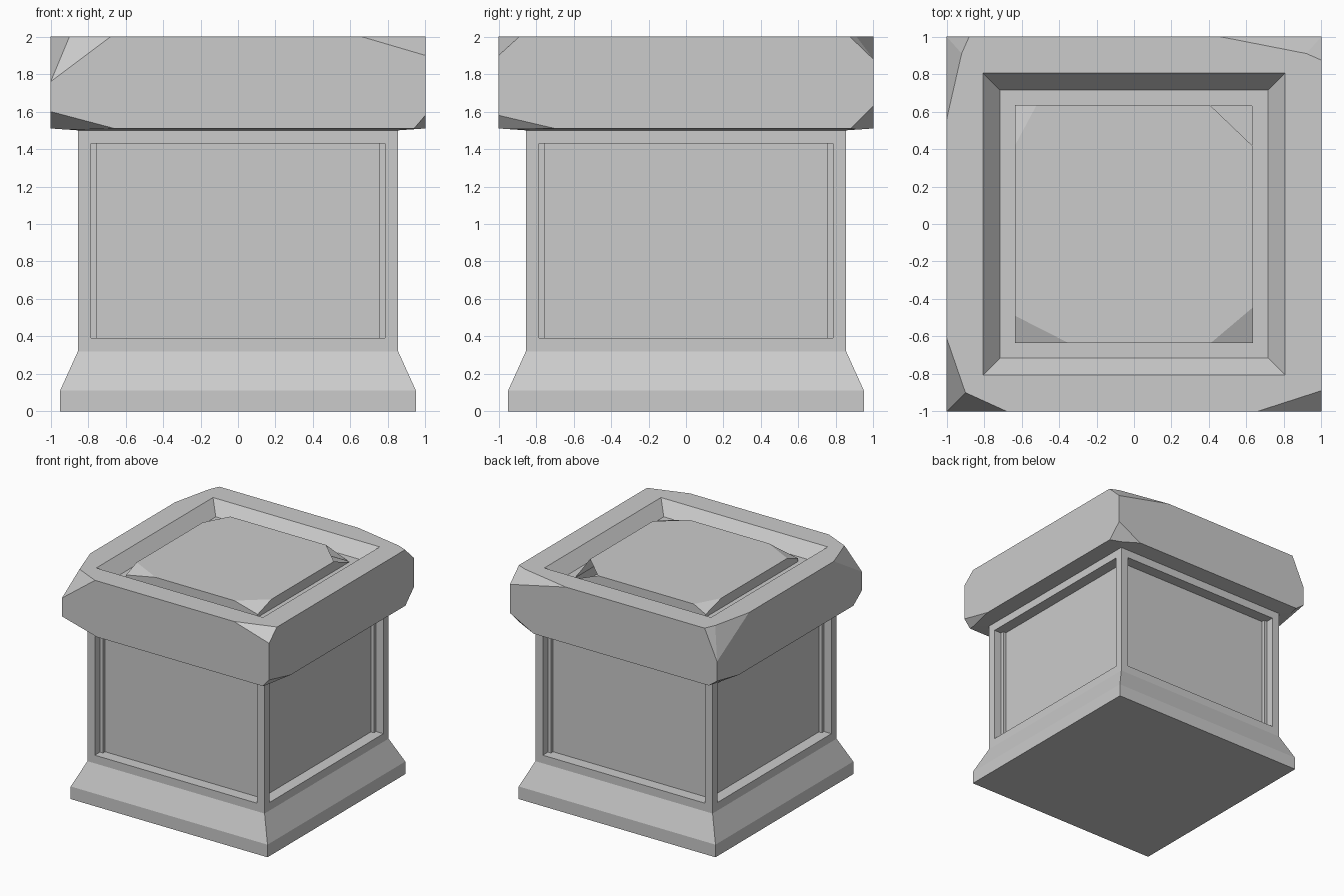
import bpy, bmesh
from mathutils import Vector

if "Cube" in bpy.data.objects:
    bpy.data.objects.remove(bpy.data.objects["Cube"])


def square_rings(profile, cap_start=False, cap_end=False):
    """Stack square rings (half width, z) into a shell."""
    bm = bmesh.new()
    rings = [[bm.verts.new((sx * h, sy * h, z))
              for sx, sy in ((-1, -1), (1, -1), (1, 1), (-1, 1))]
             for h, z in profile]
    for a, b in zip(rings, rings[1:]):
        for i in range(4):
            j = (i + 1) % 4
            bm.faces.new((a[i], a[j], b[j], b[i]))
    if cap_start:
        bm.faces.new(rings[0][::-1])
    if cap_end:
        bm.faces.new(rings[-1])
    bm.normal_update()
    return bm


def cut(bm, a, b, c, corner):
    """Slice off the corner outside the plane through a, b and c."""
    a, b, c, corner = map(Vector, (a, b, c, corner))
    n = (b - a).cross(c - a).normalized()
    if n.dot(corner - a) < 0:
        n = -n
    if abs(n.dot(corner - a)) < 1e-6:
        # corner lies on the plane: face outward from the middle
        if n.dot(a - Vector((0, 0, a.z))) < 0:
            n = -n
    geom = bm.verts[:] + bm.edges[:] + bm.faces[:]
    res = bmesh.ops.bisect_plane(bm, geom=geom, dist=1e-5, plane_co=a,
                                 plane_no=n, clear_outer=True)
    edges = [e for e in res['geom_cut']
             if isinstance(e, bmesh.types.BMEdge) and e.is_boundary]
    for f in bmesh.ops.edgenet_fill(bm, edges=edges)['faces']:
        f.normal_update()
        if f.normal.dot(n) < 0:
            f.normal_flip()


def chip(bm, sx, sy, half, z, dx, dy, dz, mid=None):
    """Chip a corner by distances along its edges; mid adds a second facet."""
    corner = (sx * half, sy * half, z)
    px = (sx * (half - dx), sy * half, z)
    py = (sx * half, sy * (half - dy), z)
    pz = (sx * half, sy * half, z + dz)
    if mid:
        m = (sx * mid[0], sy * mid[1], z)
        cut(bm, px, m, pz, (sx * half, sy * half, z + (0.1 if dz < 0 else -0.1)))
        cut(bm, py, m, pz, (sx * half, sy * half, z + (0.1 if dz < 0 else -0.1)))
    else:
        cut(bm, px, py, pz, corner)


def finish(bm, name):
    me = bpy.data.meshes.new(name)
    bm.to_mesh(me)
    bm.free()
    ob = bpy.data.objects.new(name, me)
    bpy.context.collection.objects.link(ob)
    return ob


# Pedestal body with flared foot and four sunken panels
bm = square_rings([(0.95, 0), (0.95, 0.11), (0.855, 0.32), (0.855, 1.5)],
                  cap_start=True)
walls = [f for f in bm.faces if f.calc_center_median().z > 0.6]
bmesh.ops.inset_individual(bm, faces=walls, thickness=0.1)
for f in bmesh.ops.extrude_discrete_faces(bm, faces=walls)['faces']:
    f.normal_update()
    bmesh.ops.translate(bm, verts=f.verts[:], vec=f.normal * -0.1)
finish(bm, "pedestal_body")

# Cap slab with a sunken tray on top
bm = square_rings([(0.855, 1.5), (1, 1.51), (1, 2), (0.805, 2),
                   (0.715, 1.89), (0.63, 1.89)])
# Chipped upper corners
chip(bm, -1, -1, 1, 2, 0.32, 0.39, -0.24, (0.9, 0.9))
chip(bm, 1, -1, 1, 2, 0.34, 0.11, -0.10)
chip(bm, 1, 1, 1, 2, 0.54, 0.125, -0.12, (0.92, 0.91))
chip(bm, -1, 1, 1, 2, 0.12, 0.44, -0.26, (0.92, 0.91))
# Chipped lower corners
chip(bm, -1, -1, 1, 1.51, 0.34, 0.12, 0.09)
chip(bm, 1, -1, 1, 1.51, 0.06, 0.30, 0.07)
chip(bm, 1, 1, 1, 1.51, 0.23, 0.12, 0.12)
chip(bm, -1, 1, 1, 1.51, 0.08, 0.30, 0.06)
finish(bm, "cap_slab")

# Raised block in the tray, corners chipped
bm = square_rings([(0.635, 1.89), (0.635, 1.975)], cap_end=True)
chip(bm, -1, -1, 0.635, 1.975, 0.285, 0.145, -0.055)
chip(bm, 1, -1, 0.635, 1.975, 0.225, 0.19, -0.06)
chip(bm, 1, 1, 0.635, 1.975, 0.23, 0.22, -0.09)
chip(bm, -1, 1, 0.635, 1.975, 0.115, 0.215, -0.06)
finish(bm, "raised_block")
